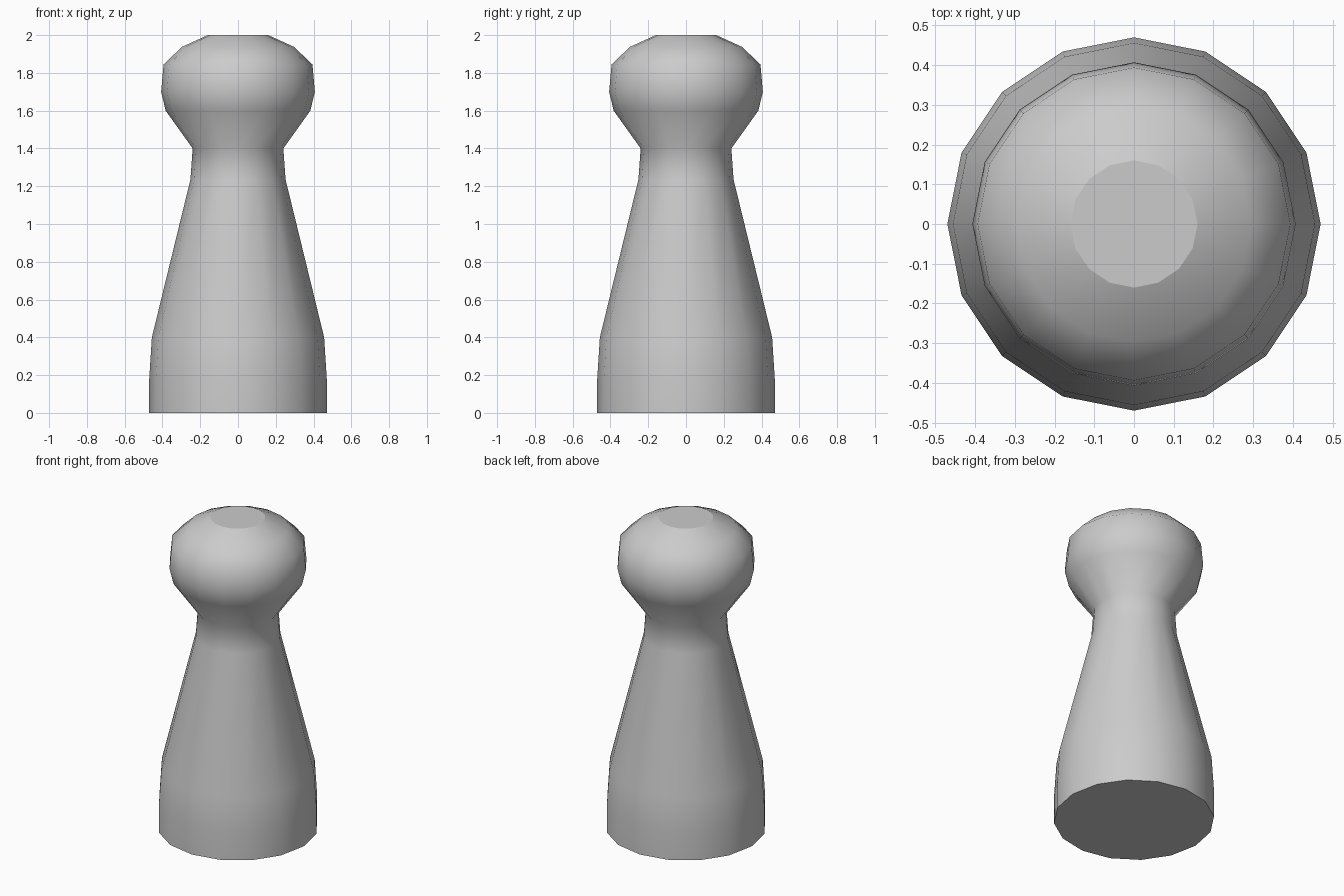
import bpy, bmesh
from math import cos, sin, tau

if "Cube" in bpy.data.objects:
    bpy.data.objects.remove(bpy.data.objects["Cube"])

SIDES = 16
# Profile (radius, height) from base to crown
PROFILE = [(0.47, 0), (0.47, 0.18), (0.456, 0.40), (0.252, 1.235), (0.24, 1.40),
           (0.383, 1.60), (0.407, 1.70), (0.394, 1.845), (0.296, 1.938), (0.16, 2.0)]

bm = bmesh.new()
rings = [[bm.verts.new((r * cos(tau * i / SIDES), r * sin(tau * i / SIDES), z))
          for i in range(SIDES)] for r, z in PROFILE]

# Smooth turned sides
for low, high in zip(rings, rings[1:]):
    for i in range(SIDES):
        j = (i + 1) % SIDES
        bm.faces.new((low[i], low[j], high[j], high[i])).smooth = True

# Flat base and crown with crisp rims
for cap in (bm.faces.new(rings[0][::-1]), bm.faces.new(rings[-1])):
    for edge in cap.edges:
        edge.smooth = False

mesh = bpy.data.meshes.new("pawn_piece")
bm.to_mesh(mesh)
bm.free()
bpy.context.collection.objects.link(bpy.data.objects.new("pawn_piece", mesh))
